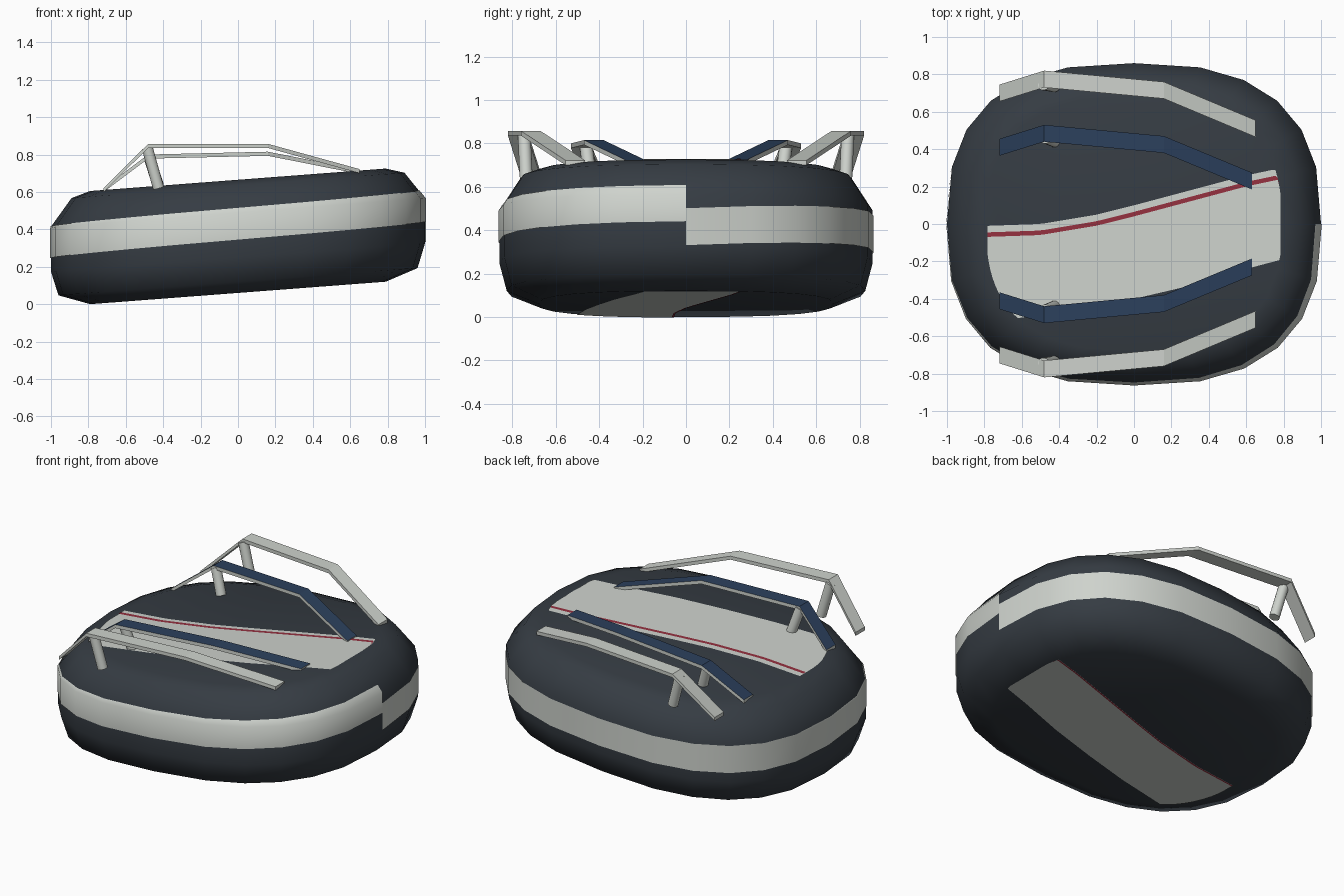
import bpy, bmesh, math
from mathutils import Vector

if "Cube" in bpy.data.objects:
    bpy.data.objects.remove(bpy.data.objects["Cube"])

SIDES, POWER, DEPTH, SLOPE = 24, 2.6, 0.86, 0.076
# radius and height of the body's outline
PROFILE = [(0.79, 0.06), (0.96, 0.12), (1.0, 0.25), (1.0, 0.49), (0.89, 0.635), (0.79, 0.665)]


def material(name, rgb):
    m = bpy.data.materials.new(name)
    m.use_nodes = True
    m.diffuse_color = (*rgb, 1)
    bsdf = m.node_tree.nodes["Principled BSDF"]
    bsdf.inputs["Base Color"].default_value = (*rgb, 1)
    bsdf.inputs["Roughness"].default_value = 0.7
    return m


slate = material("dark slate", (0.036, 0.045, 0.056))
cream = material("pale grey", (0.62, 0.65, 0.61))
navy = material("navy blue", (0.025, 0.052, 0.11))
red = material("dark red", (0.3, 0.03, 0.05))


def finish(name, bm, mats, angle=None, fix_normals=True):
    if fix_normals:
        bmesh.ops.recalc_face_normals(bm, faces=bm.faces)
    mesh = bpy.data.meshes.new(name)
    bm.to_mesh(mesh)
    bm.free()
    for m in mats:
        mesh.materials.append(m)
    ob = bpy.data.objects.new(name, mesh)
    bpy.context.collection.objects.link(ob)
    if angle:
        bpy.ops.object.select_all(action='DESELECT')
        ob.select_set(True)
        bpy.context.view_layer.objects.active = ob
        bpy.ops.object.shade_smooth_by_angle(angle=math.radians(angle))
    return ob


def loft(bm, rows, closed=False):
    """Join rows of points with quads."""
    rows = [[bm.verts.new(p) for p in row] for row in rows]
    for a, b in zip(rows, rows[1:]):
        n = len(a)
        for i in range(n if closed else n - 1):
            j = (i + 1) % n
            bm.faces.new((a[i], a[j], b[j], b[i]))
    return rows


def rim(i, radius, z):
    """Point on the rounded-square outline, sheared up towards +x."""
    a = 2 * math.pi * i / SIDES
    c, s = math.cos(a), math.sin(a)
    x = radius * math.copysign(abs(c) ** (2 / POWER), c)
    y = radius * DEPTH * math.copysign(abs(s) ** (2 / POWER), s)
    return Vector((x, y, z + SLOPE * x))


def interpolate(points, t):
    for (a, u), (b, v) in zip(points, points[1:]):
        if t <= b:
            return u + (v - u) * (t - a) / (b - a)
    return points[-1][1]


# Pebble body
bm = bmesh.new()
rings = loft(bm, [[rim(i, r, z) for i in range(SIDES)] for r, z in PROFILE], closed=True)
bm.faces.new(rings[0])
bm.faces.new(rings[-1])
finish("body", bm, [slate], 60)

# Side band, climbing round the body to a step at +x
by_height = [(z, r) for r, z in PROFILE[1:]]
columns = []
for i in range(SIDES + 1):
    mid = 0.34 + 0.11 * (i / SIDES) ** 0.7
    low, high = mid - 0.085, mid + 0.085
    heights = (low, min(high - 0.01, 0.49), high)
    columns.append([rim(i, interpolate(by_height, z) + 0.004, z) for z in heights])
bm = bmesh.new()
loft(bm, list(zip(*columns)))
finish("side_band", bm, [cream], 60, fix_normals=False)

# Wide panel and thin stripe on the flat top and bottom
UPPER = [(-0.79, -0.01), (-0.5, 0.0), (-0.2, 0.05), (0, 0.1), (0.3, 0.18), (0.6, 0.26), (0.79, 0.3)]
LOWER = [(-0.79, -0.53), (-0.6, -0.5), (-0.3, -0.46), (0, -0.4), (0.3, -0.33), (0.6, -0.24), (0.79, -0.19)]


def panel(name, mat, top, bottom, level, faces_up):
    bm = bmesh.new()
    rows = [[], []]
    for i in range(49):
        x = 0.783 * math.sin(math.pi * (i / 48 - 0.5))
        limit = 0.79 * DEPTH * (1 - (abs(x) / 0.79) ** POWER) ** (1 / POWER)
        for row, y in zip(rows, (bottom(x), top(x))):
            row.append((x, max(-limit, min(limit, y)), level + SLOPE * x))
    loft(bm, rows if faces_up else rows[::-1])
    finish(name, bm, [mat], fix_normals=False)


def stripe_y(x):
    return interpolate(UPPER, x) - 0.047


def lower_y(x):
    return interpolate(LOWER, x)


panel("top_panel", cream, lambda x: interpolate(UPPER, x), lower_y, 0.668, True)
panel("top_stripe", red, lambda x: stripe_y(x) + 0.012, lambda x: stripe_y(x) - 0.012, 0.671, True)
panel("bottom_panel", cream, stripe_y, lower_y, 0.058, False)
panel("bottom_stripe", red, stripe_y, lambda x: stripe_y(x) - 0.01, 0.0565, False)


# Bent flat rails
def rail(name, path, side, blue_top):
    bm = bmesh.new()
    half, thick = 0.045, 0.022
    rows = []
    for x, y, z in path:
        y *= side
        rows.append([(x, y - half, z), (x, y + half, z),
                     (x, y + half, z - thick), (x, y - half, z - thick)])
    rows = loft(bm, rows, closed=True)
    bm.faces.new(rows[0])
    bm.faces.new(rows[-1])
    bmesh.ops.recalc_face_normals(bm, faces=bm.faces)
    for f in bm.faces:
        f.material_index = int(blue_top and f.normal.z > 0.3)
    finish(name, bm, [cream, navy])


# Leaning round posts
def post(name, start, end, radius=0.03):
    start, end = Vector(start), Vector(end)
    axis = end - start
    bm = bmesh.new()
    bmesh.ops.create_cone(bm, cap_ends=True, segments=16, radius1=radius,
                          radius2=radius, depth=axis.length)
    ob = finish(name, bm, [cream], 40)
    ob.rotation_euler = axis.to_track_quat('Z', 'Y').to_euler()
    ob.location = (start + end) / 2


OUTER = [(-0.72, 0.70, 0.62), (-0.48, 0.775, 0.857), (0.16, 0.715, 0.857), (0.65, 0.51, 0.722)]
INNER = [(-0.72, 0.41, 0.62), (-0.48, 0.485, 0.80), (0.16, 0.425, 0.815), (0.63, 0.23, 0.722)]
for side, label in ((-1, "front"), (1, "back")):
    rail(label + "_outer_rail", OUTER, side, False)
    rail(label + "_inner_rail", INNER, side, True)
    post(label + "_outer_post", (-0.425, side * 0.735, 0.62), (-0.485, side * 0.745, 0.835))
    post(label + "_inner_post", (-0.425, side * 0.44, 0.63), (-0.475, side * 0.46, 0.785))
